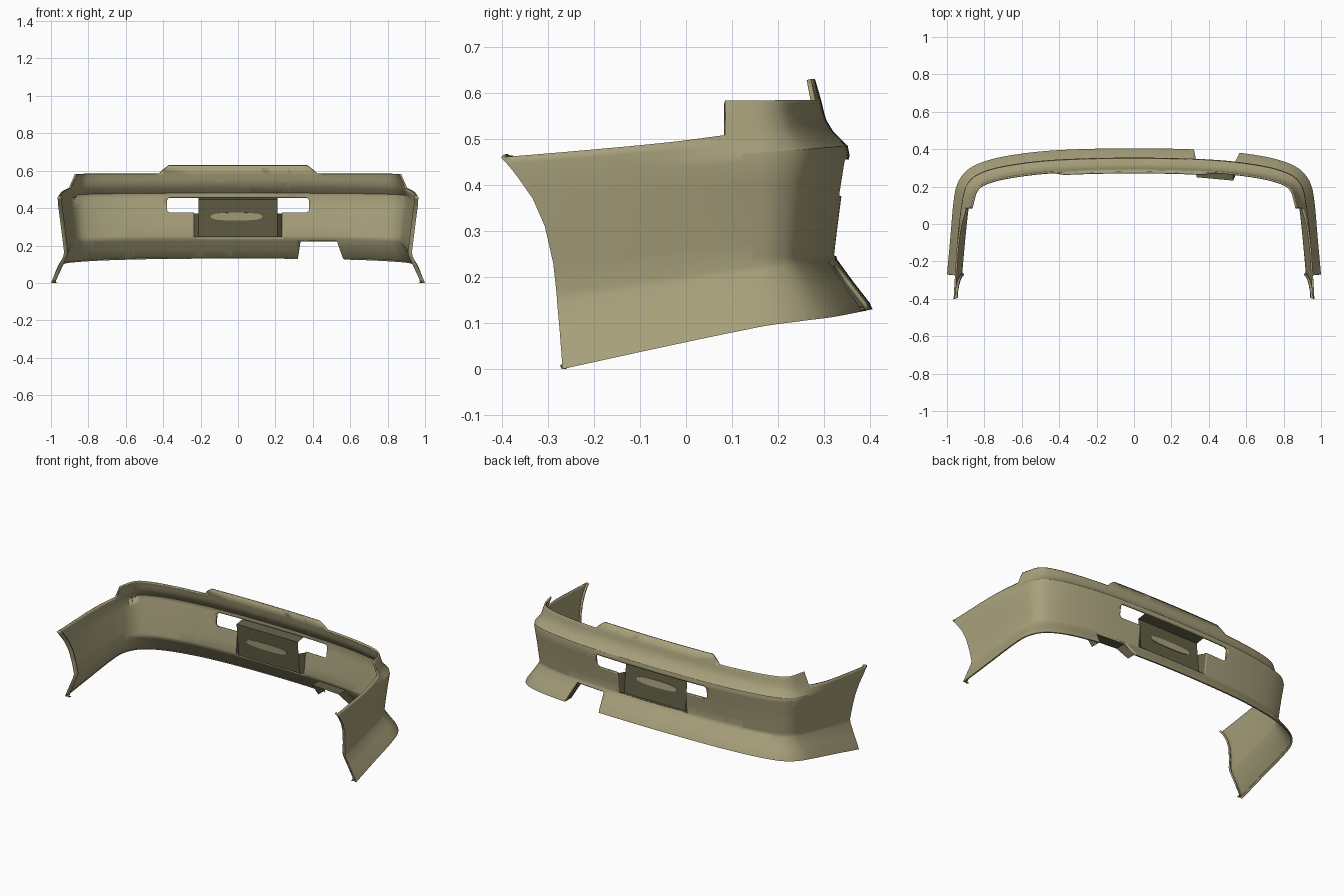
import bpy, bmesh, math
from mathutils import Vector

if "Cube" in bpy.data.objects:
    bpy.data.objects.remove(bpy.data.objects["Cube"], do_unlink=True)


def material(name, rgb):
    m = bpy.data.materials.new(name)
    m.use_nodes = True
    m.diffuse_color = (*rgb, 1)
    m.node_tree.nodes["Principled BSDF"].inputs["Base Color"].default_value = (*rgb, 1)
    return m


OLIVE = material("olive_beige", (0.39, 0.355, 0.2))
DARK = material("dark_olive", (0.12, 0.112, 0.06))


def make(name, verts, faces, mat):
    me = bpy.data.meshes.new(name)
    me.from_pydata(verts, [], faces)
    ob = bpy.data.objects.new(name, me)
    bpy.context.collection.objects.link(ob)
    me.materials.append(mat)
    return ob


def smooth(ob, deg=28):
    bpy.ops.object.select_all(action='DESELECT')
    ob.select_set(True)
    bpy.context.view_layer.objects.active = ob
    bpy.ops.object.shade_smooth_by_angle(angle=math.radians(deg))


def keep_side(bm, faces, point, normal):
    """Split faces along a plane and return those on its normal side."""
    geom = set(faces)
    for f in faces:
        geom.update(f.edges)
        geom.update(f.verts)
    out = bmesh.ops.bisect_plane(bm, geom=list(geom), dist=1e-5, plane_co=point, plane_no=normal)
    return [f for f in out["geom"] if isinstance(f, bmesh.types.BMFace)
            and (f.calc_center_median() - point).dot(normal) > 0]


def punch(bm, outline):
    """Remove a convex counter-clockwise x-z outline from the rear wall."""
    faces = [f for f in bm.faces if f.calc_center_median().y > 0.15]
    for (x0, z0), (x1, z1) in zip(outline, outline[1:] + outline[:1]):
        faces = keep_side(bm, faces, Vector((x0, 0, z0)), Vector((z0 - z1, 0, x1 - x0)).normalized())
    bmesh.ops.delete(bm, geom=faces, context='FACES')


def rounded(w, z0, z1, r):
    pts = []
    for k, (sx, cz) in enumerate(((1, z1 - r), (-1, z1 - r), (-1, z0 + r), (1, z0 + r))):
        for i in range(5):
            a = math.pi / 2 * (k + i / 4)
            pts.append((sx * (w - r) + r * math.cos(a), cz + r * math.sin(a)))
    return pts


def ease(t):
    t = min(1, max(0, t))
    return t * t * (3 - 2 * t)


# Plan curve of the crease, from the centre round to the wheel arch
ctrl = [Vector(p) for p in ((-0.4, 0.315), (0, 0.325), (0.4, 0.315), (0.65, 0.288), (0.8, 0.25),
                            (0.865, 0.2), (0.89, 0.11), (0.91, -0.06), (0.93, -0.28), (0.95, -0.5))]
plan = []
for a, b, c, d in zip(ctrl, ctrl[1:], ctrl[2:], ctrl[3:]):
    for i in range(12):
        t = i / 12
        plan.append(0.5 * (2 * b + (c - a) * t + (2 * a - 5 * b + 4 * c - d) * t * t
                           + (3 * b - a - 3 * c + d) * t ** 3))
plan.append(ctrl[-2])

# Section rows: rear z, rear offset, arch z, arch offset, arch y
rows = [(0.13, 0.07, 0.004, 0.058, -0.27), (0.13, 0.08, 0.0, 0.07, -0.275),
        (0.145, 0.073, 0.02, 0.062, -0.275), (0.19, 0.038, 0.08, 0.034, -0.277),
        (0.238, 0.003, 0.145, 0.003, -0.28), (0.25, 0, 0.165, 0, -0.281),
        (0.3, 0.006, 0.23, 0.008, -0.289), (0.37, 0.015, 0.31, 0.018, -0.308),
        (0.42, 0.023, 0.37, 0.026, -0.335), (0.465, 0.03, 0.415, 0.032, -0.367),
        (0.485, 0.026, 0.432, 0.033, -0.38), (0.515, -0.005, 0.447, 0.034, -0.393),
        (0.54, -0.02, 0.46, 0.034, -0.405), (0.56, -0.026, 0.56, 0, -0.28),
        (0.578, -0.03, 0.578, -0.01, -0.28), (0.584, -0.033, 0.582, -0.012, -0.28)]
RIM = 12


def half_row(k):
    zr, dr, ze, ds, yend = rows[k]
    pts = []
    for i, p in enumerate(plan):
        tan = (plan[min(i + 1, len(plan) - 1)] - plan[max(i - 1, 0)]).normalized()
        if i == 0:
            tan = Vector((1, 0))
        t = (ctrl[1].y - p.y) / (ctrl[1].y - plan[-1].y)
        d = dr + (ds - dr) * ease(t / 0.75)
        x, y = p.x - tan.y * d, p.y + tan.x * d
        z = zr + (ze - zr) * t
        if p.y < 0:
            y += (yend - plan[-1].y) * (p.y / plan[-1].y) ** 1.5
        if k == len(rows) - 1:  # raised centre tab
            rise = ease((0.425 - x) / 0.05)
            z += 0.046 * rise
            y -= 0.012 * rise
        pts.append((x, y, z))
    x, y, z = pts[-1]
    pts.append((x - 0.022, y + 0.008, z))  # arch return flange
    return pts


# Bumper shell
verts, faces = [], []
for k in range(len(rows)):
    h = half_row(k)
    verts += [(-x, y, z) for x, y, z in reversed(h[1:])] + h
n = len(verts) // len(rows)
for k in range(len(rows) - 1):
    for c in range(n - 1):
        faces.append((k * n + c, (k + 1) * n + c, (k + 1) * n + c + 1, k * n + c + 1))
shell = make("bumper_shell", verts, faces, OLIVE)

# Step in the side rim, slot, plate recess and exhaust cutout
bm = bmesh.new()
bm.from_mesh(shell.data)
upper = keep_side(bm, bm.faces[RIM * (n - 1):], Vector((0, 0.085, 0)), Vector((0, -1, 0)))
bmesh.ops.delete(bm, geom=upper, context='FACES')
punch(bm, rounded(0.38, 0.375, 0.455, 0.018))
punch(bm, [(-0.235, 0.246), (0.235, 0.246), (0.235, 0.376), (-0.235, 0.376)])
punch(bm, [(0.6, -0.1), (0.568, 0.12), (0.53, 0.228), (0.335, 0.228), (0.32, 0.13), (0.315, -0.1)])
bm.to_mesh(shell.data)
bm.free()
skin = shell.modifiers.new("thickness", 'SOLIDIFY')
skin.thickness, skin.offset = 0.01, -1
smooth(shell)

# Plate pocket: back panel, ceiling, floor and side walls
W = 0.21
pocket_v, pocket_f = [], []
for s in (-1, 1):
    pocket_v += [(s * W, 0.305, 0.246), (s * W, 0.293, 0.372), (s * W, 0.286, 0.447),
                 (s * 0.236, 0.32, 0.246), (s * 0.236, 0.336, 0.372), (s * W, 0.348, 0.456)]
    o = 0 if s < 0 else 6
    pocket_f.append((o, o + 1, o + 4, o + 3))
pocket_f += [(0, 6, 7, 1), (1, 7, 8, 2), (2, 8, 11, 5), (0, 3, 9, 6)]
make("plate_pocket", pocket_v, pocket_f, DARK)

# Oval pad in the middle of the pocket
bpy.ops.mesh.primitive_cylinder_add(vertices=40, radius=1, depth=0.008, location=(-0.008, 0.2945, 0.355),
                                    rotation=(math.pi / 2 + 0.095, 0, 0))
pad = bpy.context.object
pad.name = "pocket_oval"
for v in pad.data.vertices:
    v.co.x = 0.138 * math.copysign(abs(v.co.x) ** 0.7, v.co.x)
    v.co.y = 0.021 * math.copysign(abs(v.co.y) ** 0.8, v.co.y)
pad.data.materials.append(OLIVE)
smooth(pad)

# Folded flange round the exhaust cutout
inner = [(0.32, 0.33, 0.135), (0.335, 0.25, 0.228), (0.53, 0.232, 0.228), (0.565, 0.315, 0.125)]
outer = [(0.32, 0.39, 0.135), (0.335, 0.322, 0.228), (0.53, 0.306, 0.228), (0.565, 0.375, 0.125)]
make("exhaust_flange", inner + outer, [(i, i + 1, i + 5, i + 4) for i in range(3)], DARK)
